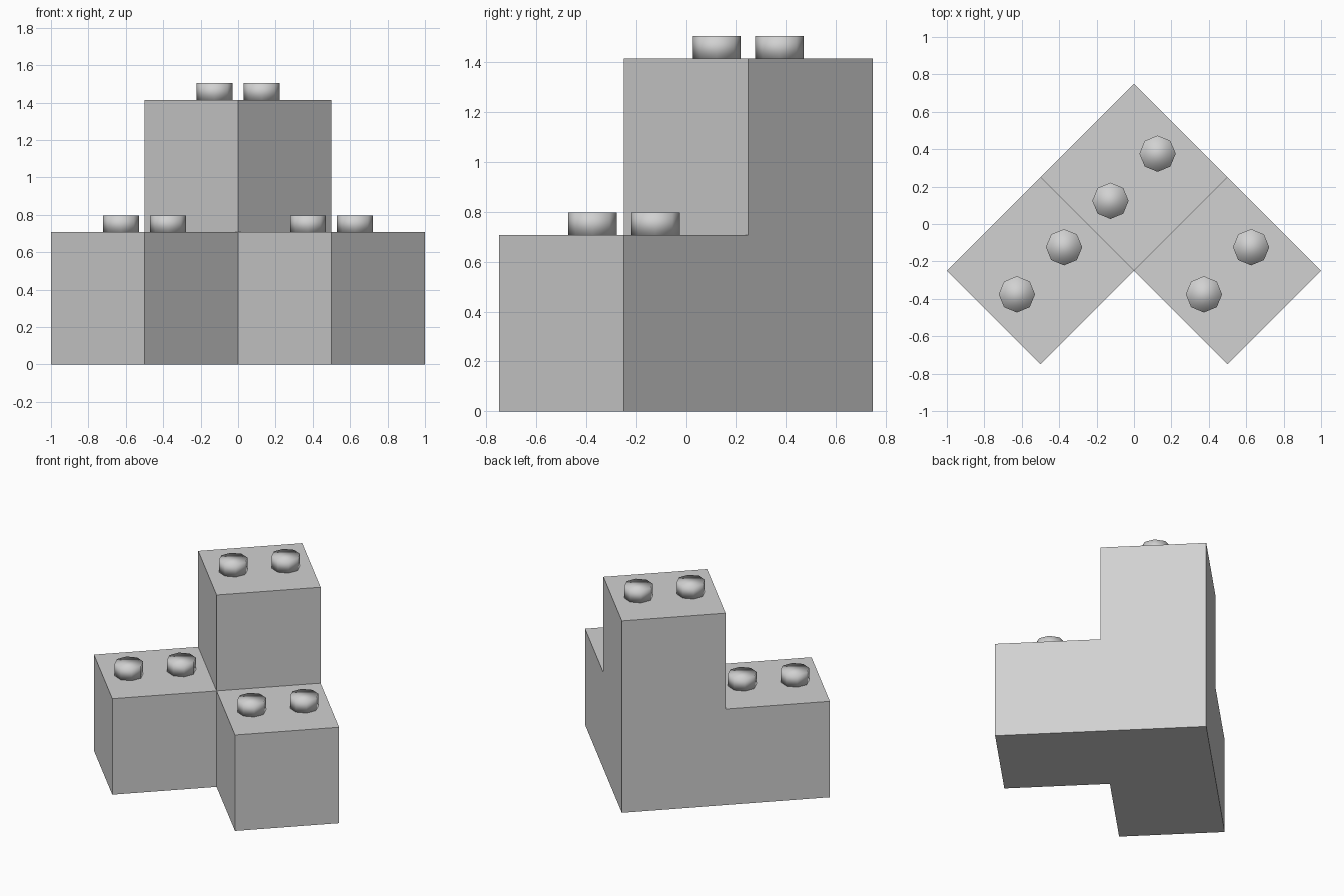
import bpy, bmesh, math
from mathutils import Matrix, Vector

if "Cube" in bpy.data.objects:
    bpy.data.objects.remove(bpy.data.objects["Cube"], do_unlink=True)

S = math.sqrt(0.5)            # edge length of one block
STUD_R, STUD_H = 0.097, 0.09

grey = bpy.data.materials.new("light_grey")
grey.use_nodes = True
colour = (0.64, 0.64, 0.64, 1)
grey.diffuse_color = colour
grey.node_tree.nodes["Principled BSDF"].inputs["Base Color"].default_value = colour


def finish(bm, name, smooth):
    bmesh.ops.recalc_face_normals(bm, faces=bm.faces)
    for f in bm.faces:
        f.smooth = smooth
    mesh = bpy.data.meshes.new(name)
    bm.to_mesh(mesh)
    bm.free()
    mesh.materials.append(grey)
    obj = bpy.data.objects.new(name, mesh)
    bpy.context.collection.objects.link(obj)
    return obj


# Corner-shaped body: an L outline raised one block, then its corner raised again
bm = bmesh.new()
verts = {}


def corner(i, j):
    if (i, j) not in verts:
        verts[i, j] = bm.verts.new((i * S, j * S, 0))
    return verts[i, j]


for i, j in ((0, 0), (-1, 0), (0, -1)):
    bm.faces.new([corner(i + a, j + b) for a, b in ((0, 0), (1, 0), (1, 1), (0, 1))])


def raise_faces(faces):
    geom = bmesh.ops.extrude_face_region(bm, geom=faces, use_keep_orig=False)["geom"]
    bmesh.ops.translate(bm, vec=(0, 0, S),
                        verts=[g for g in geom if isinstance(g, bmesh.types.BMVert)])
    return [g for g in geom if isinstance(g, bmesh.types.BMFace)]


floor = [f.copy() for f in list(bm.faces)]
top = raise_faces([f for f in bm.faces if f not in floor])
raise_faces([f for f in top if min(v.co.x for v in f.verts) > -0.01
             and min(v.co.y for v in f.verts) > -0.01])
bmesh.ops.remove_doubles(bm, verts=bm.verts, dist=0.0001)
bmesh.ops.dissolve_limit(bm, angle_limit=0.01, verts=bm.verts, edges=bm.edges)
turn = Matrix.Translation((0, -0.25, 0)) @ Matrix.Rotation(math.pi / 4, 4, "Z")
bmesh.ops.transform(bm, matrix=turn, verts=bm.verts)
finish(bm, "corner_body", False)

# Two softly shaded octagonal studs on top of each block
for name, x, y, z in (("left", 0.5, -0.25, S), ("right", -0.5, -0.25, S),
                      ("tower", 0, 0.25, 2 * S)):
    for side, d in (("front", -0.126), ("back", 0.126)):
        bm = bmesh.new()
        bmesh.ops.create_cone(bm, cap_ends=True, segments=8, radius1=STUD_R,
                              radius2=STUD_R, depth=STUD_H)
        stud = finish(bm, f"{name}_{side}_stud", True)
        stud.location = Vector((x + d, y + d, z + STUD_H / 2))
